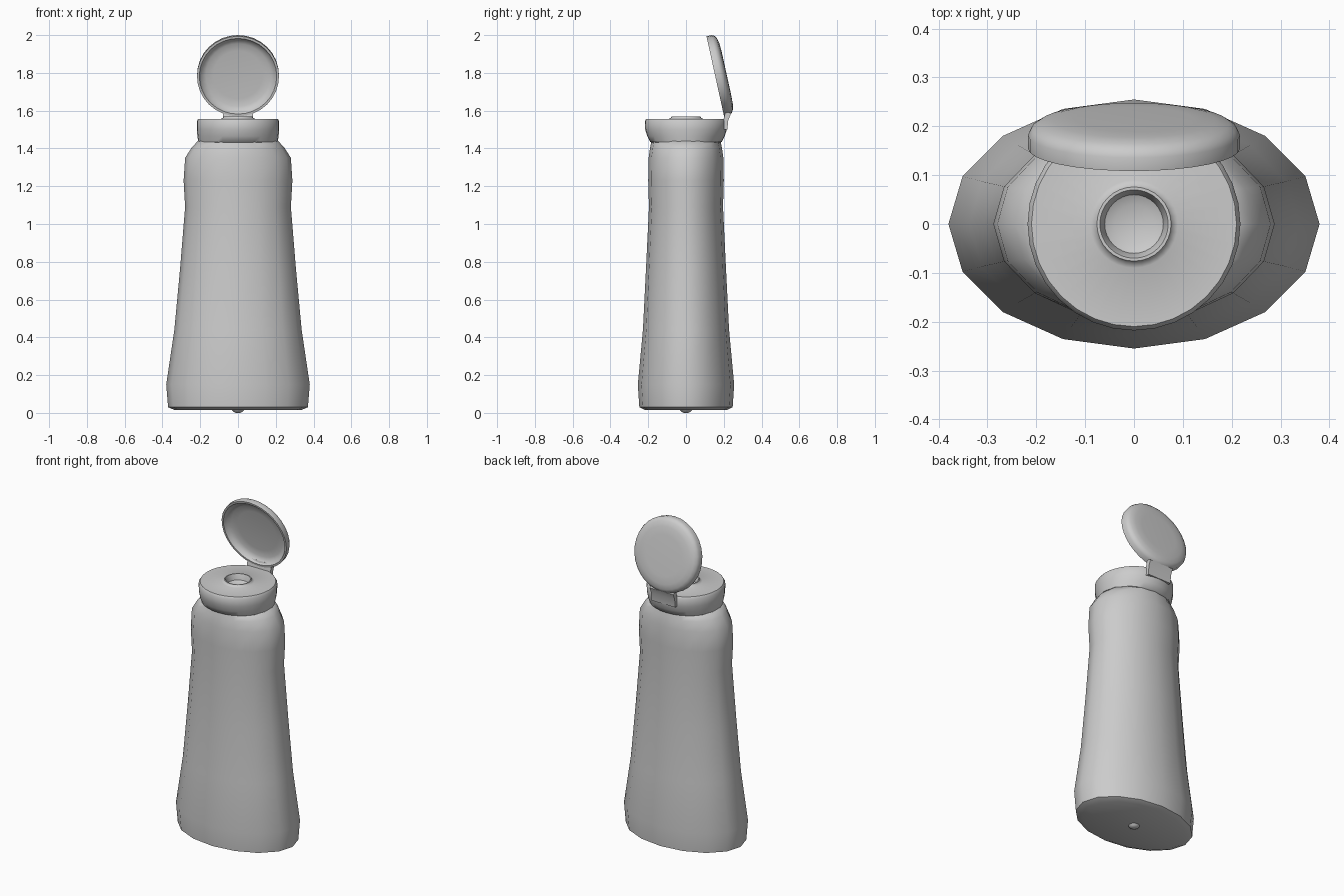
import bpy, bmesh, math
from mathutils import Matrix

cube = bpy.data.objects.get("Cube")
if cube:
    bpy.data.objects.remove(cube)

grey = bpy.data.materials.new("plain_grey")
grey.use_nodes = True
tone = (0.6, 0.6, 0.6, 1)
grey.diffuse_color = tone
grey.node_tree.nodes["Principled BSDF"].inputs["Base Color"].default_value = tone


def finish(name, bm, angle=40, matrix=None):
    """Turn a bmesh into a smooth-shaded object."""
    bmesh.ops.recalc_face_normals(bm, faces=bm.faces)
    if matrix:
        bm.transform(matrix)
    mesh = bpy.data.meshes.new(name)
    bm.to_mesh(mesh)
    bm.free()
    mesh.materials.append(grey)
    obj = bpy.data.objects.new(name, mesh)
    bpy.context.collection.objects.link(obj)
    bpy.ops.object.select_all(action='DESELECT')
    obj.select_set(True)
    bpy.context.view_layer.objects.active = obj
    bpy.ops.object.shade_smooth_by_angle(angle=math.radians(angle))
    return obj


def loft(name, rings, sides, angle=40, matrix=None):
    """Stack elliptical rings (x radius, y radius, z) and cap both ends."""
    bm = bmesh.new()
    loops = []
    for rx, ry, z in rings:
        loops.append([bm.verts.new((rx * math.cos(i * math.tau / sides),
                                    ry * math.sin(i * math.tau / sides), z))
                      for i in range(sides)])
    for low, high in zip(loops, loops[1:]):
        for i in range(sides):
            j = (i + 1) % sides
            bm.faces.new((low[i], low[j], high[j], high[i]))
    bm.faces.new(loops[0][::-1])
    bm.faces.new(loops[-1])
    return finish(name, bm, angle, matrix)


def lathe(name, profile, sides, angle=40, matrix=None):
    return loft(name, [(r, r, z) for r, z in profile], sides, angle, matrix)


# Oval bottle body with a waisted upper half and rounded shoulder
loft("bottle_body", [
    (0.335, 0.215, 0.015), (0.37, 0.247, 0.03), (0.38, 0.255, 0.15),
    (0.337, 0.228, 0.44), (0.307, 0.212, 0.76), (0.28, 0.196, 1.09),
    (0.288, 0.2, 1.23), (0.28, 0.198, 1.35), (0.245, 0.19, 1.405),
    (0.212, 0.182, 1.44)], 16, 60)

# Moulding nub under the base
lathe("base_nub", [(0.012, 0), (0.025, 0.006), (0.035, 0.02)], 12)

# Cap: oval lower rim, round top, raised spout ring and recessed opening
loft("cap_base", [
    (0.2, 0.175, 1.428), (0.21, 0.19, 1.435), (0.215, 0.205, 1.465),
    (0.218, 0.216, 1.5), (0.218, 0.218, 1.545), (0.21, 0.21, 1.557),
    (0.09, 0.09, 1.557), (0.08, 0.08, 1.562), (0.076, 0.076, 1.569),
    (0.07, 0.07, 1.569), (0.066, 0.066, 1.56), (0.06, 0.06, 1.535),
    (0.04, 0.04, 1.525)], 32)

# Open flip lid: shallow dish leaning forward over the cap
tilt = math.radians(12.4)
lid_pose = (Matrix.Translation((0, 0.155, 1.782))
            @ Matrix.Rotation(tilt - math.pi / 2, 4, 'X'))
lathe("flip_lid", [
    (0.13, 0.036), (0.17, 0.032), (0.195, 0.02), (0.205, 0),
    (0.217, 0), (0.217, 0.028), (0.21, 0.042), (0.195, 0.052),
    (0.165, 0.059), (0.12, 0.061)], 32, 45, lid_pose)

# Hinge strap joining the lid to the back of the cap
bm = bmesh.new()
section = [(0.195, 1.5), (0.219, 1.5), (0.224, 1.55), (0.238, 1.585),
           (0.21, 1.6), (0.2, 1.56)]
face = bm.faces.new([bm.verts.new((-0.08, y, z)) for y, z in section])
side = bmesh.ops.extrude_face_region(bm, geom=[face])
bmesh.ops.translate(bm, vec=(0.16, 0, 0),
                    verts=[v for v in side["geom"] if isinstance(v, bmesh.types.BMVert)])
finish("lid_hinge", bm)
